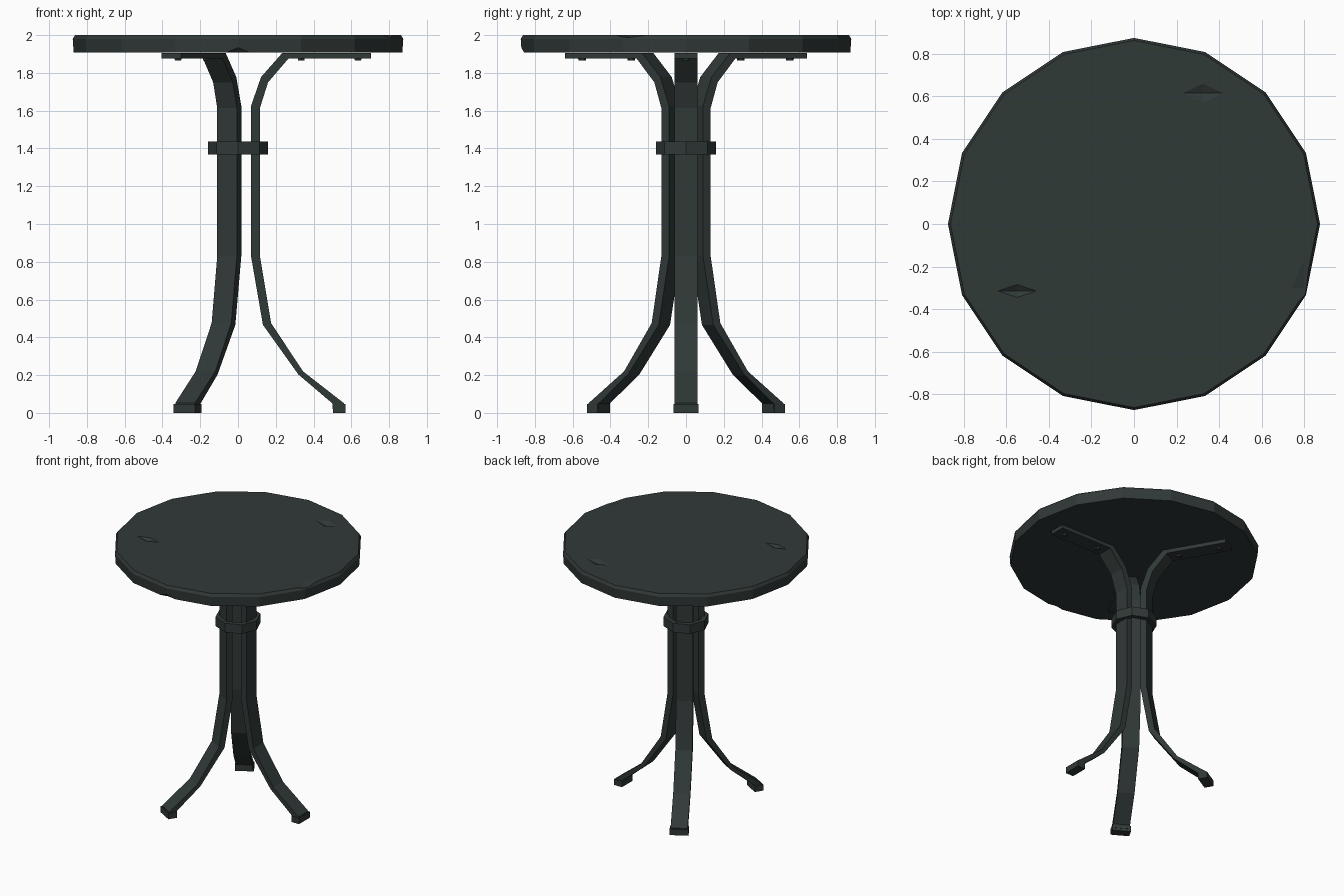
import bpy, bmesh, math
from mathutils import Matrix

if "Cube" in bpy.data.objects:
    bpy.data.objects.remove(bpy.data.objects["Cube"])

mat = bpy.data.materials.new("dark grey green iron")
mat.diffuse_color = (0.030, 0.041, 0.039, 1)
mat.use_nodes = True
mat.node_tree.nodes["Principled BSDF"].inputs["Base Color"].default_value = mat.diffuse_color


def make_object(name, bm, angle=0):
    bmesh.ops.recalc_face_normals(bm, faces=bm.faces)
    me = bpy.data.meshes.new(name)
    bm.to_mesh(me)
    bm.free()
    me.materials.append(mat)
    ob = bpy.data.objects.new(name, me)
    ob.rotation_euler.z = angle
    bpy.context.collection.objects.link(ob)
    return ob


def lathe(name, profile, sides, closed=False):
    """Stack polygon rings of (radius, z); cap the ends or close into a hoop."""
    bm = bmesh.new()
    rings = [[bm.verts.new((r * math.cos(2 * math.pi * i / sides),
                            r * math.sin(2 * math.pi * i / sides), z))
              for i in range(sides)] for r, z in profile]
    pairs = list(zip(rings, rings[1:]))
    if closed:
        pairs.append((rings[-1], rings[0]))
    else:
        bm.faces.new(rings[0])
        bm.faces.new(rings[-1])
    for a, b in pairs:
        for i in range(sides):
            j = (i + 1) % sides
            bm.faces.new((a[i], a[j], b[j], b[i]))
    return make_object(name, bm)


# Sixteen-sided table top with a small worn upper edge
top = lathe("table_top", [(0.87, 1.907), (0.875, 1.98), (0.863, 2.0)], 16)

# Shallow dents in the surface and chips at the rim
dents = [((0.325, 0.615, 2.0), (0.095, 0.045, 0.02)),
         ((-0.55, -0.315, 2.0), (0.09, 0.03, 0.02)),
         ((0.80, -0.30, 2.0), (0.06, 0.13, 0.015)),
         ((0.0, -0.875, 1.907), (0.16, 0.03, 0.03))]
for i, (loc, size) in enumerate(dents):
    bm = bmesh.new()
    ring = [bm.verts.new(p) for p in ((1, 0, 0), (0, 1, 0), (-1, 0, 0), (0, -1, 0))]
    for z in (-1, 1):
        tip = bm.verts.new((0, 0, z))
        for k in range(4):
            bm.faces.new((ring[k], ring[(k + 1) % 4], tip))
    bmesh.ops.transform(bm, verts=bm.verts,
                        matrix=Matrix.Translation(loc) @ Matrix.Diagonal((*size, 1)))
    cutter = make_object(f"dent_cutter_{i}", bm)
    cutter.hide_render = True
    cutter.hide_viewport = True
    cut = top.modifiers.new("dent", 'BOOLEAN')
    cut.operation = 'DIFFERENCE'
    cut.solver = 'EXACT'
    cut.object = cutter

# Eight-sided collar that ties the legs together
lathe("collar", [(0.122, 1.368), (0.16, 1.368), (0.16, 1.438), (0.122, 1.438)], 8, True)

# Flat bar leg: inner and outer edge as (radius, z), foot to top
inner = [(0.50, 0.02), (0.50, 0.05), (0.32, 0.203), (0.132, 0.466), (0.069, 0.83),
         (0.069, 1.625), (0.122, 1.778), (0.235, 1.906), (0.705, 1.906)]
outer = [(0.56, 0.02), (0.56, 0.052), (0.344, 0.22), (0.175, 0.476), (0.116, 0.83),
         (0.116, 1.614), (0.159, 1.75), (0.268, 1.877), (0.705, 1.877)]


def leg(name, angle):
    bm = bmesh.new()
    rows = [[bm.verts.new((r, y, z)) for (r, z), y in
             ((a, -0.06), (a, 0.06), (b, 0.06), (b, -0.06))]
            for a, b in zip(inner, outer)]
    bm.faces.new(rows[0])
    bm.faces.new(rows[-1])
    for p, q in zip(rows, rows[1:]):
        for k in range(4):
            bm.faces.new((p[k], p[(k + 1) % 4], q[(k + 1) % 4], q[k]))
    make_object(name, bm, angle)


for n in range(3):
    angle = n * 2 * math.pi / 3
    leg(f"leg_{n}", angle)
    # Foot pad
    bm = bmesh.new()
    bmesh.ops.create_cube(bm, size=1, matrix=Matrix.Translation((0.535, 0, 0.023))
                          @ Matrix.Diagonal((0.066, 0.132, 0.046, 1)))
    make_object(f"foot_{n}", bm, angle)
    # Screw heads below the support bar
    for k, r in enumerate((0.335, 0.635)):
        bm = bmesh.new()
        bmesh.ops.create_cone(bm, cap_ends=True, segments=6, radius1=0.019,
                              radius2=0.022, depth=0.016,
                              matrix=Matrix.Translation((r, 0, 1.873)))
        make_object(f"screw_{n}_{k}", bm, angle)
